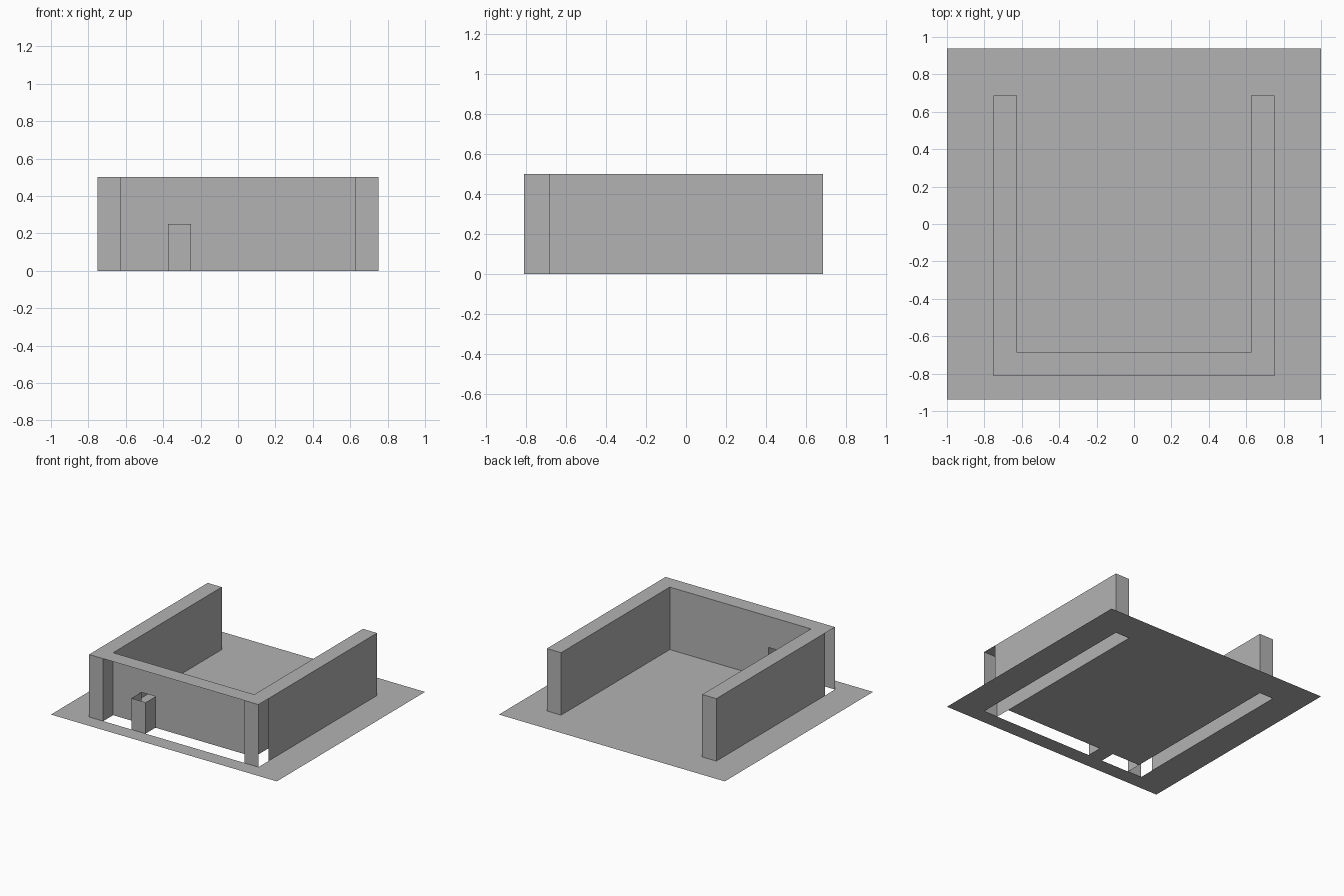
import bpy
import bmesh

if "Cube" in bpy.data.objects:
    bpy.data.objects.remove(bpy.data.objects["Cube"])

U = 1 / 16                      # building unit
OUT_X, IN_X = 12 * U, 10 * U    # outer and inner side of the walls
FRONT, INNER, BACK = -13 * U, -11 * U, 11 * U
DOOR_L, DOOR_R = -6 * U, -4 * U
WALL_H, DOOR_H = 8 * U, 4 * U

grey = bpy.data.materials.new("plain_grey")
grey.diffuse_color = (0.45, 0.45, 0.45, 1)
grey.use_nodes = True
grey.node_tree.nodes["Principled BSDF"].inputs["Base Color"].default_value = grey.diffuse_color


def finish(name, bm):
    bmesh.ops.remove_doubles(bm, verts=bm.verts, dist=1e-5)
    mesh = bpy.data.meshes.new(name)
    bm.to_mesh(mesh)
    bm.free()
    mesh.materials.append(grey)
    obj = bpy.data.objects.new(name, mesh)
    bpy.context.collection.objects.link(obj)


def upright(name, *strips):
    """Vertical sheets along paths; faces look to the right of the path."""
    bm = bmesh.new()
    for path, z0, z1 in strips:
        for (ax, ay), (bx, by) in zip(path, path[1:]):
            corners = ((ax, ay, z0), (bx, by, z0), (bx, by, z1), (ax, ay, z1))
            bm.faces.new([bm.verts.new(c) for c in corners])
    finish(name, bm)


def plate(name, z, xs, ys, keep):
    """Flat sheet made of the grid cells whose centre passes the keep rule."""
    bm = bmesh.new()
    for x0, x1 in zip(xs, xs[1:]):
        for y0, y1 in zip(ys, ys[1:]):
            if keep((x0 + x1) / 2, (y0 + y1) / 2):
                corners = ((x0, y0, z), (x1, y0, z), (x1, y1, z), (x0, y1, z))
                bm.faces.new([bm.verts.new(c) for c in corners])
    finish(name, bm)


def under_wall(x, y):
    return abs(x) < OUT_X and FRONT < y < BACK and (abs(x) > IN_X or y < INNER)


def in_doorway(x, y):
    return DOOR_L < x < DOOR_R and FRONT < y < INNER


# Ground, open under the walls but closed in the doorway
xs = [-1, -OUT_X, -IN_X, DOOR_L, DOOR_R, IN_X, OUT_X, 1]
ys = [-15 * U, FRONT, INNER, BACK, 15 * U]
plate("ground", 0, xs, ys, lambda x, y: not under_wall(x, y) or in_doorway(x, y))

# U-shaped top of the walls
plate("wall_top", WALL_H, xs, ys, under_wall)

# Side walls and front corner posts, mirrored left and right
side = [(OUT_X, INNER), (OUT_X, BACK), (IN_X, BACK), (IN_X, INNER)]
post = [(IN_X, INNER), (IN_X, FRONT), (OUT_X, FRONT)]
for label, s in (("right", 1), ("left", -1)):
    for part, path in (("side_wall", side), ("corner_post", post)):
        pts = [(s * x, y) for x, y in path][::s]
        upright(f"{label}_{part}", (pts, 0, WALL_H))

# Front wall sheet with the door opening
upright("front_wall",
        ([(IN_X, INNER), (DOOR_R, INNER)], 0, WALL_H),
        ([(DOOR_R, INNER), (DOOR_L, INNER)], DOOR_H, WALL_H),
        ([(DOOR_L, INNER), (-IN_X, INNER)], 0, WALL_H))

# Open-topped door recess
upright("door_recess",
        ([(DOOR_L, INNER), (DOOR_L, FRONT), (DOOR_R, FRONT), (DOOR_R, INNER)],
         0, DOOR_H))
